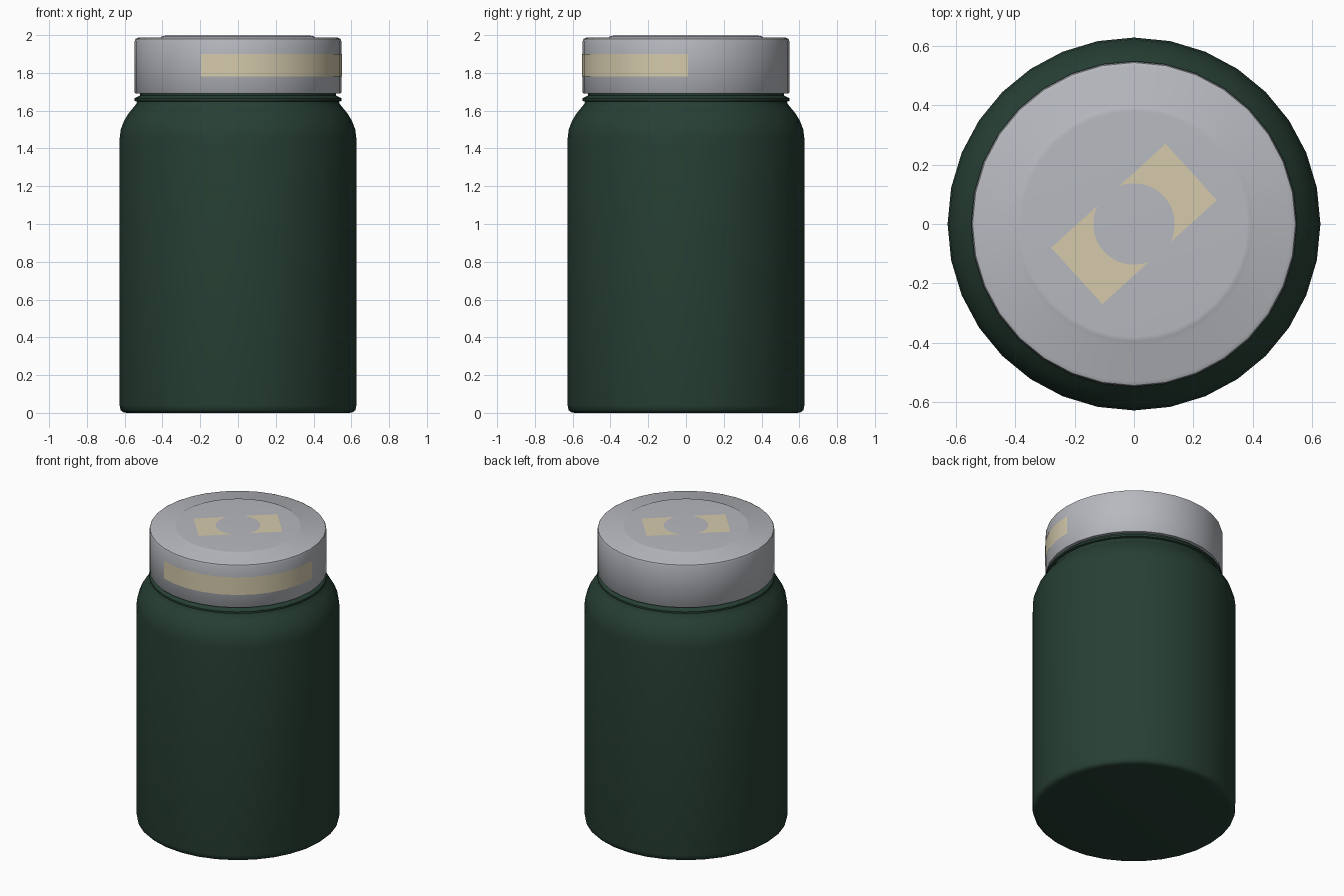
import bpy, bmesh, math

if "Cube" in bpy.data.objects:
    bpy.data.objects.remove(bpy.data.objects["Cube"])

SIDES = 32
STEP = 2 * math.pi / SIDES


def material(name, rgb):
    m = bpy.data.materials.new(name)
    m.diffuse_color = (*rgb, 1)
    m.use_nodes = True
    m.node_tree.nodes["Principled BSDF"].inputs["Base Color"].default_value = m.diffuse_color
    return m


green = material("dark_green", (0.020, 0.050, 0.034))
grey = material("lid_grey", (0.47, 0.485, 0.52))
cream = material("cream", (0.66, 0.59, 0.41))


def finish(bm, name, mat, angle=40):
    me = bpy.data.meshes.new(name)
    bm.to_mesh(me)
    bm.free()
    ob = bpy.data.objects.new(name, me)
    bpy.context.collection.objects.link(ob)
    me.materials.append(mat)
    bpy.ops.object.select_all(action='DESELECT')
    ob.select_set(True)
    bpy.context.view_layer.objects.active = ob
    bpy.ops.object.shade_smooth_by_angle(angle=math.radians(angle))
    return ob


def lathe(name, profile, mat):
    """Spin an (r, z) profile, listed from bottom to top, and cap both ends."""
    bm = bmesh.new()
    rings = [[bm.verts.new((r * math.cos(i * STEP), r * math.sin(i * STEP), z))
              for i in range(SIDES)] for r, z in profile]
    for a, b in zip(rings, rings[1:]):
        for i in range(SIDES):
            j = (i + 1) % SIDES
            bm.faces.new((a[i], a[j], b[j], b[i]))
    bm.faces.new(rings[0][::-1])
    bm.faces.new(rings[-1])
    return finish(bm, name, mat)


def strip(bm, lower, upper):
    a = [bm.verts.new(p) for p in lower]
    b = [bm.verts.new(p) for p in upper]
    for i in range(len(a) - 1):
        bm.faces.new((a[i], a[i + 1], b[i + 1], b[i]))


# Jar body with rounded shoulder and a neck bead
lathe("jar_body", [(0.59, 0.0), (0.61, 0.004), (0.622, 0.015), (0.627, 0.04),
                   (0.627, 1.45), (0.621, 1.50), (0.604, 1.545), (0.58, 1.585),
                   (0.555, 1.615), (0.537, 1.638), (0.535, 1.648),
                   (0.549, 1.652), (0.549, 1.665), (0.535, 1.672),
                   (0.52, 1.68), (0.52, 1.72)], green)

# Screw lid with a slightly raised centre disc
LID_R = 0.547
lathe("lid", [(0.50, 1.69), (0.542, 1.69), (LID_R, 1.696), (LID_R, 1.968),
              (0.543, 1.980), (0.530, 1.986), (0.41, 1.988), (0.395, 1.996),
              (0.38, 1.997)], grey)

# Cream band wrapped part way round the lid, following its facets
start, end = math.radians(249), math.radians(361)
angles = [start] + [k * STEP for k in range(SIDES * 2)
                    if start < k * STEP < end] + [end]


def band_ring(z):
    pts = []
    for a in angles:
        off = a % STEP - STEP / 2
        r = (LID_R + 0.003) * math.cos(STEP / 2) / math.cos(off)
        pts.append((r * math.cos(a), r * math.sin(a), z))
    return pts


bm = bmesh.new()
strip(bm, band_ring(1.78), band_ring(1.90))
finish(bm, "lid_side_band", cream)

# Cream diagonal bar on the lid top, interrupted by a round gap
HALF_LEN, HALF_W, GAP_R, TURN = 0.26, 0.128, 0.137, math.radians(42.2)
limit = math.asin(HALF_W / GAP_R)
for side, turn in (("right", TURN), ("left", TURN + math.pi)):
    c, s = math.cos(turn), math.sin(turn)
    inner, outer = [], []
    for i in range(17):
        t = -limit + 2 * limit * i / 16
        y = GAP_R * math.sin(t)
        for x, row in ((GAP_R * math.cos(t), inner), (HALF_LEN, outer)):
            row.append((c * x - s * y, s * x + c * y, 2.0))
    bm = bmesh.new()
    strip(bm, outer, inner)
    finish(bm, "lid_top_bar_" + side, cream)
